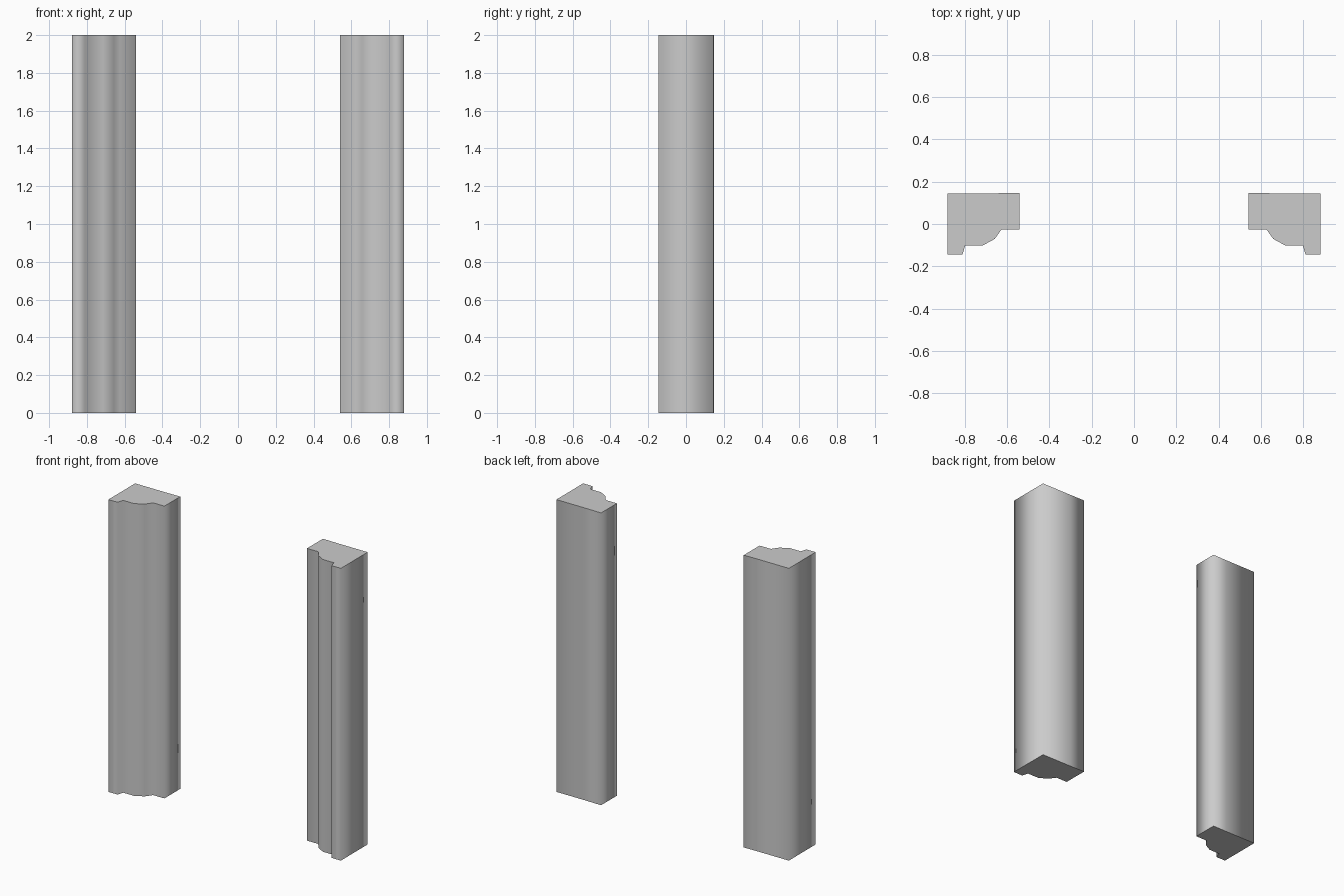
import bpy, bmesh

if "Cube" in bpy.data.objects:
    bpy.data.objects.remove(bpy.data.objects["Cube"])

HEIGHT = 2.0

# Moulded jamb cross-section (right side), from inner back corner round the front
PROFILE = [
    (0.54, 0.147), (0.54, -0.025), (0.625, -0.025), (0.657, -0.07),
    (0.715, -0.102), (0.797, -0.102), (0.81, -0.145), (0.88, -0.145),
    (0.88, 0.145), (0.65, 0.145),
]


def make_jamb(name, side):
    """Extrude the profile upward; side = 1 for right, -1 for left."""
    bm = bmesh.new()
    base = bm.faces.new([bm.verts.new((side * x, y, 0)) for x, y in PROFILE])
    result = bmesh.ops.extrude_face_region(bm, geom=[base], use_keep_orig=True)
    top = [v for v in result["geom"] if isinstance(v, bmesh.types.BMVert)]
    bmesh.ops.translate(bm, verts=top, vec=(0, 0, HEIGHT))
    bmesh.ops.recalc_face_normals(bm, faces=bm.faces)

    # Soft shading along the shaft, flat end caps
    for face in bm.faces:
        face.smooth = abs(face.normal.z) < 0.5
    for edge in bm.edges:
        edge.smooth = all(f.smooth for f in edge.link_faces)

    mesh = bpy.data.meshes.new(name)
    bm.to_mesh(mesh)
    bm.free()
    obj = bpy.data.objects.new(name, mesh)
    bpy.context.collection.objects.link(obj)
    return obj


# Mirrored pair of door jambs
for name, side in (("right_jamb", 1), ("left_jamb", -1)):
    make_jamb(name, side)
